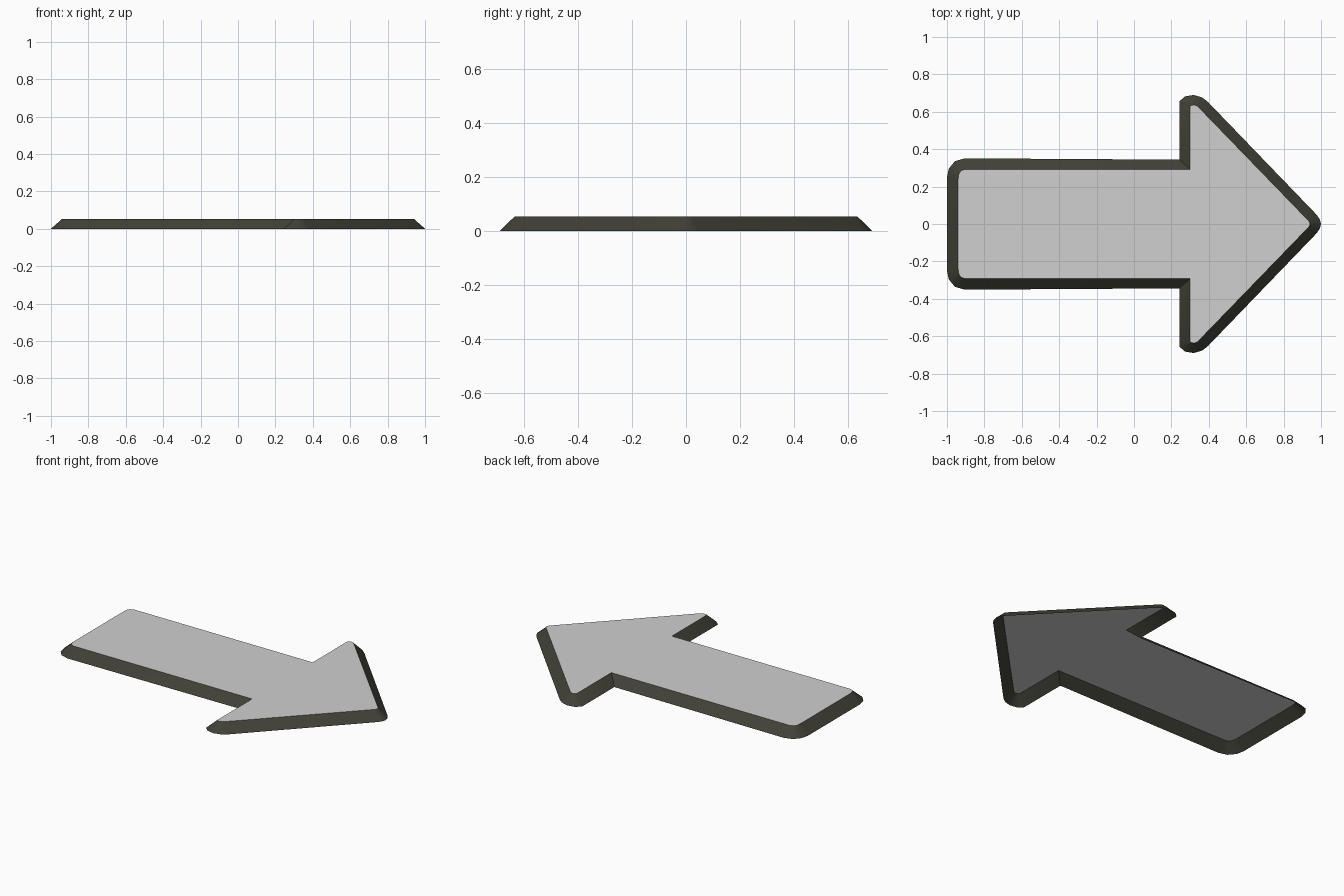
import bpy, bmesh, math

if "Cube" in bpy.data.objects:
    bpy.data.objects.remove(bpy.data.objects["Cube"])

HEIGHT = 0.053

# Half outline (y >= 0), tail to tip: (outer x, outer y, inner x, inner y)
HALF = [
    (-1.00, 0.25, -0.94, 0.24), (-0.99, 0.297, -0.936, 0.268),
    (-0.957, 0.336, -0.926, 0.284), (-0.905, 0.351, -0.905, 0.292),  # tail corner
    (0.243, 0.344, 0.30, 0.292),                                     # notch
    (0.243, 0.656, 0.30, 0.628), (0.273, 0.682, 0.307, 0.634),
    (0.318, 0.69, 0.32, 0.636), (0.364, 0.677, 0.332, 0.634),
    (0.395, 0.653, 0.342, 0.627),                                    # barb
    (0.978, 0.048, 0.932, 0.018), (0.993, 0.025, 0.938, 0.01),
    (1.00, 0.0, 0.94, 0.0),                                          # tip
]
OUTLINE = HALF + [(a, -b, c, -d) for a, b, c, d in reversed(HALF[:-1])]
OUTLINE.reverse()  # counter-clockwise seen from above


def material(name, rgb):
    m = bpy.data.materials.new(name)
    m.diffuse_color = (*rgb, 1)
    m.use_nodes = True
    m.node_tree.nodes["Principled BSDF"].inputs["Base Color"].default_value = m.diffuse_color
    return m


def make_object(name, bm, mat):
    mesh = bpy.data.meshes.new(name)
    bm.to_mesh(mesh)
    bm.free()
    mesh.materials.append(mat)
    obj = bpy.data.objects.new(name, mesh)
    bpy.context.collection.objects.link(obj)
    bpy.ops.object.select_all(action='DESELECT')
    obj.select_set(True)
    bpy.context.view_layer.objects.active = obj
    bpy.ops.object.shade_smooth_by_angle(angle=math.radians(35))
    return obj


light_grey = material("light grey", (0.63, 0.63, 0.63))
dark_olive = material("dark olive", (0.052, 0.052, 0.038))

# Flat arrow face
bm = bmesh.new()
bm.faces.new([bm.verts.new((c, d, HEIGHT)) for a, b, c, d in OUTLINE])
make_object("arrow_face", bm, light_grey)

# Sloped rim, open underneath
bm = bmesh.new()
low = [bm.verts.new((a, b, 0)) for a, b, c, d in OUTLINE]
high = [bm.verts.new((c, d, HEIGHT)) for a, b, c, d in OUTLINE]
n = len(OUTLINE)
for i in range(n):
    j = (i + 1) % n
    bm.faces.new((low[i], low[j], high[j], high[i]))
make_object("arrow_rim", bm, dark_olive)
